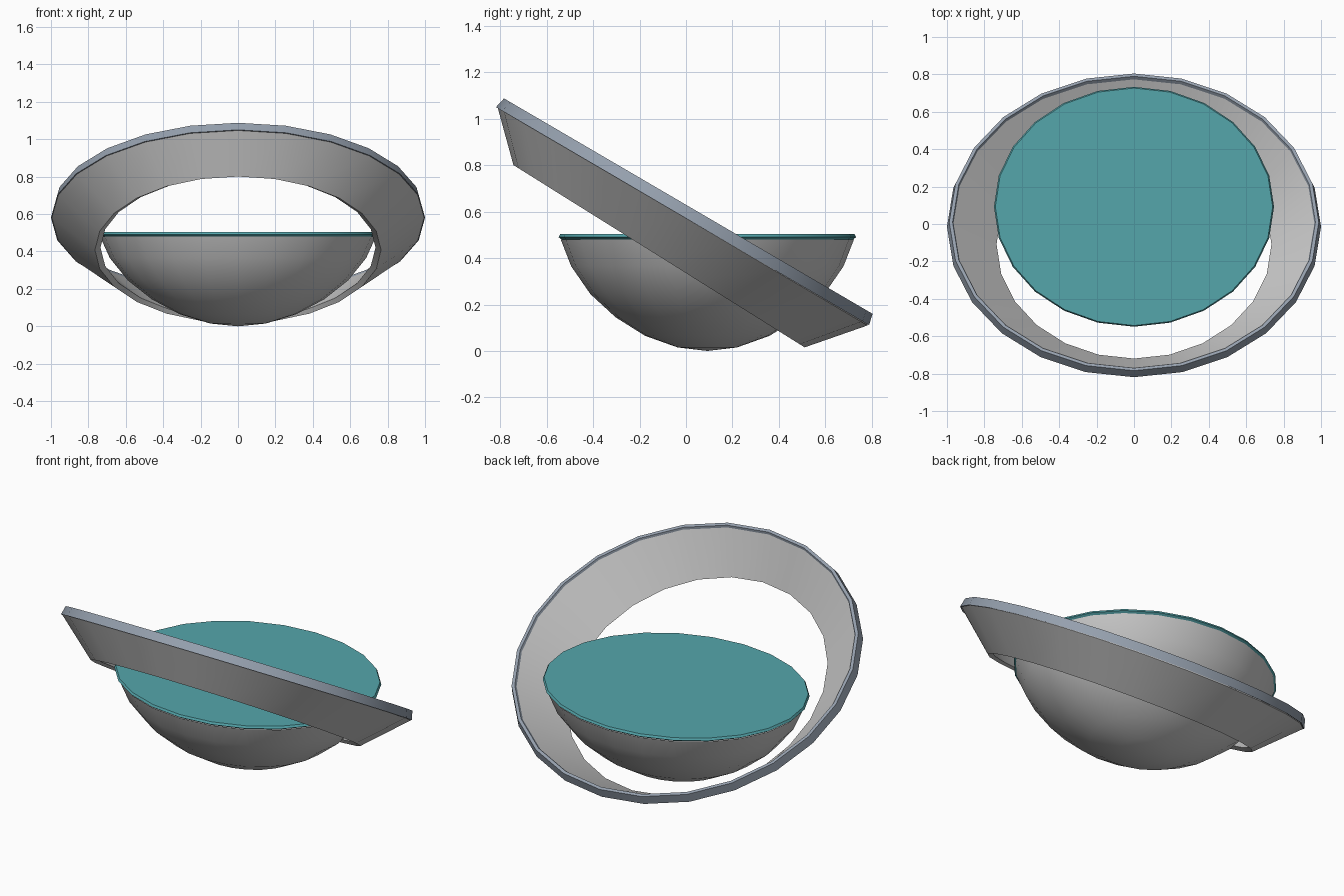
import bpy, bmesh, math

if "Cube" in bpy.data.objects:
    bpy.data.objects.remove(bpy.data.objects["Cube"])

SEG = 24


def material(name, color):
    m = bpy.data.materials.new(name)
    m.diffuse_color = color
    m.use_nodes = True
    m.node_tree.nodes["Principled BSDF"].inputs["Base Color"].default_value = m.diffuse_color
    return m


def sweep(name, profile, closed, mat=None, shear=0.0):
    """Sweep (x radius, y radius, height) points round an ellipse; zero radius makes a pole."""
    bm = bmesh.new()
    rows = []
    for rx, ry, h in profile:
        if rx == 0:
            rows.append([bm.verts.new((0, 0, h))] * SEG)
            continue
        row = []
        for i in range(SEG):
            a = 2 * math.pi * i / SEG
            # shear drops the lower edge a little towards the back
            z = h + shear * h * math.sin(a)
            row.append(bm.verts.new((rx * math.cos(a), ry * math.sin(a), z)))
        rows.append(row)
    pairs = list(zip(rows, rows[1:]))
    if closed:
        pairs.append((rows[-1], rows[0]))
    for r0, r1 in pairs:
        for i in range(SEG):
            j = (i + 1) % SEG
            quad = list(dict.fromkeys((r0[i], r0[j], r1[j], r1[i])))
            bm.faces.new(quad)
    bmesh.ops.recalc_face_normals(bm, faces=bm.faces[:])
    me = bpy.data.meshes.new(name)
    bm.to_mesh(me)
    bm.free()
    ob = bpy.data.objects.new(name, me)
    bpy.context.collection.objects.link(ob)
    if mat:
        me.materials.append(mat)
    bpy.ops.object.select_all(action='DESELECT')
    ob.select_set(True)
    bpy.context.view_layer.objects.active = ob
    bpy.ops.object.shade_smooth_by_angle(angle=math.radians(30))
    return ob


teal = material("teal", (0.09, 0.38, 0.41, 1))
slate = material("slate", (0.30, 0.35, 0.42, 1))

# oval bowl, open under the lid
RX, RY = 0.745, 0.638
bowl_pts = [(0, 0.0), (0.2, 0.015), (0.42, 0.065), (0.62, 0.145),
            (0.79, 0.245), (0.92, 0.365), (0.99, 0.48)]
bowl = sweep("bowl", [(r * RX, r * RY, z) for r, z in bowl_pts], False)
bowl.location.y = 0.092

# flat lid with a thin bevelled edge
lid_pts = [(0, 0.481), (0.985, 0.481), (1.005, 0.49), (0.995, 0.503), (0.97, 0.503), (0, 0.503)]
lid = sweep("lid", [(r * RX, r * RY, z) for r, z in lid_pts], False, teal)
lid.location.y = 0.092

# tilted conical ring: band and coloured lip
band = sweep("ring_band", [(0.995, 0.926, -0.05), (0.975, 0.908, -0.002),
                           (0.735, 0.72, -0.235), (0.765, 0.74, -0.25)], True, shear=0.09)
lip = sweep("ring_lip", [(1.0, 0.931, -0.05), (0.988, 0.92, 0.0),
                         (0.97, 0.903, 0.0), (0.95, 0.885, -0.045)], True, slate)
for ob in (band, lip):
    ob.rotation_euler.x = math.radians(-30.3)
    ob.location = (0, 0.01, 0.624)
